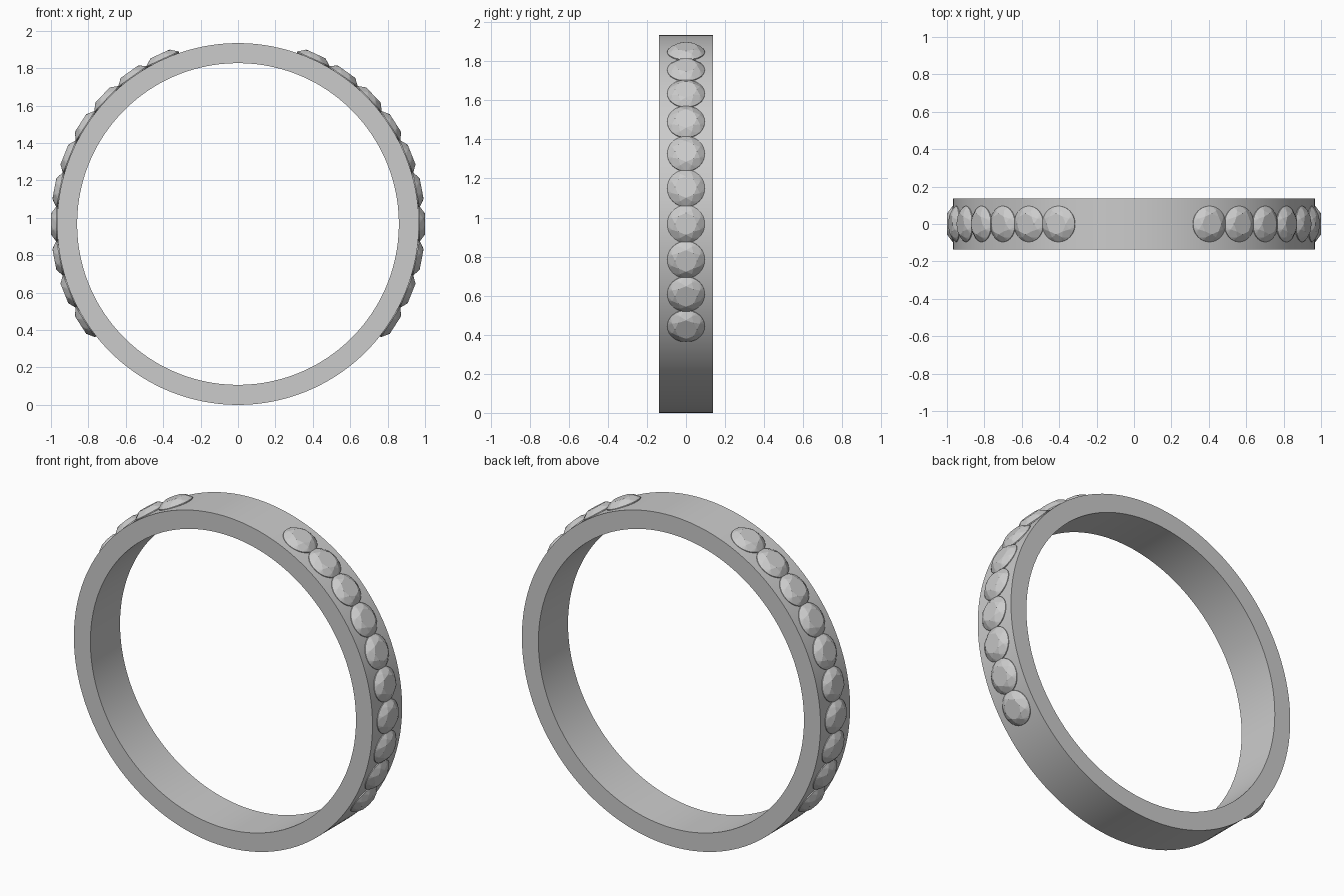
import bpy, bmesh, math

if "Cube" in bpy.data.objects:
    bpy.data.objects.remove(bpy.data.objects["Cube"])

OUTER, INNER, HALF_W = 0.967, 0.86, 0.137
CZ = OUTER          # ring centre height
GEM_R = 0.096
STEP = math.radians(10.9)


def polar(r, h, n, offset=0.0):
    return [(r * math.cos(offset + i * math.tau / n),
             r * math.sin(offset + i * math.tau / n), h) for i in range(n)]


# Band: rectangular section swept round the y axis
bm = bmesh.new()
N = 160
section = [(OUTER, -HALF_W), (OUTER, HALF_W), (INNER, HALF_W), (INNER, -HALF_W)]
loops = []
for i in range(N):
    a = i * math.tau / N
    loops.append([bm.verts.new((r * math.cos(a), y, CZ + r * math.sin(a))) for r, y in section])
for i in range(N):
    p, q = loops[i], loops[(i + 1) % N]
    for j in range(4):
        k = (j + 1) % 4
        bm.faces.new((p[j], p[k], q[k], q[j]))
bmesh.ops.recalc_face_normals(bm, faces=bm.faces)
mesh = bpy.data.meshes.new("band")
bm.to_mesh(mesh)
bm.free()
band = bpy.data.objects.new("band", mesh)
bpy.context.collection.objects.link(band)
bpy.context.view_layer.objects.active = band
band.select_set(True)
bpy.ops.object.shade_smooth_by_angle(angle=math.radians(30))

# Gem: brilliant cut as the hull of table, star points, girdle and pavilion tip
bm = bmesh.new()
points = (polar(0.056, 0.033, 8) + polar(0.077, 0.0215, 8, math.pi / 8)
          + polar(GEM_R, 0.003, 32) + polar(GEM_R, -0.002, 32) + [(0, 0, -0.08)])
for p in points:
    bm.verts.new(p)
bmesh.ops.convex_hull(bm, input=bm.verts)
bmesh.ops.dissolve_limit(bm, angle_limit=math.radians(1), verts=bm.verts, edges=bm.edges)
bmesh.ops.recalc_face_normals(bm, faces=bm.faces)
gem_mesh = bpy.data.meshes.new("gem")
bm.to_mesh(gem_mesh)
bm.free()

# Ten gems down each side of the band
for side, name in ((1, "right"), (-1, "left")):
    for k in range(-3, 7):
        a = k * STEP
        gem = bpy.data.objects.new(f"gem_{name}_{k + 4}", gem_mesh)
        gem.location = (side * OUTER * math.cos(a), 0, CZ + OUTER * math.sin(a))
        gem.rotation_euler = (0, side * (math.pi / 2 - a), 0)
        bpy.context.collection.objects.link(gem)
